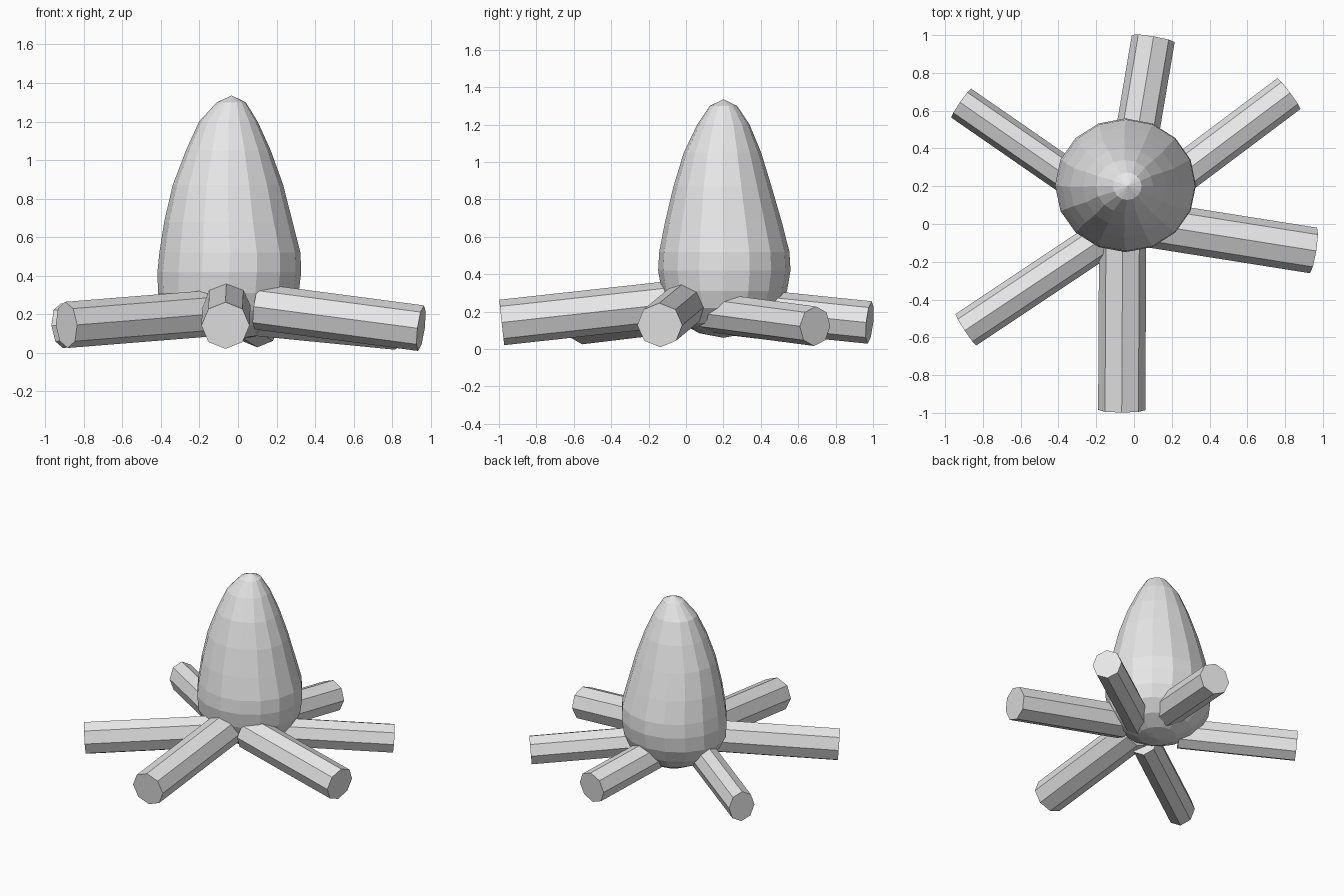
import bpy, bmesh, math
from mathutils import Vector, Matrix

if "Cube" in bpy.data.objects:
    bpy.data.objects.remove(bpy.data.objects["Cube"])

grey = bpy.data.materials.new("plain_grey")
grey.diffuse_color = (0.8, 0.8, 0.8, 1)
grey.use_nodes = True
grey.node_tree.nodes["Principled BSDF"].inputs["Base Color"].default_value = grey.diffuse_color


def add_object(name, bm):
    bmesh.ops.recalc_face_normals(bm, faces=bm.faces)
    mesh = bpy.data.meshes.new(name)
    bm.to_mesh(mesh)
    bm.free()
    mesh.materials.append(grey)
    obj = bpy.data.objects.new(name, mesh)
    bpy.context.collection.objects.link(obj)
    return obj


def log(name, outer, inner, wide, tall):
    """Eight-sided log between two end centres, with a corner on top."""
    outer, inner = Vector(outer), Vector(inner)
    axis = (outer - inner).normalized()
    side = Vector((0, 0, 1)).cross(axis).normalized()
    up = axis.cross(side)
    bm = bmesh.new()
    bmesh.ops.create_cone(bm, cap_ends=True, segments=8, radius1=1, radius2=1,
                          depth=(outer - inner).length)
    turn = Matrix((side * wide, up * tall, axis)).transposed().to_4x4()
    bmesh.ops.transform(bm, verts=bm.verts,
                        matrix=Matrix.Translation((outer + inner) / 2) @ turn)
    return add_object(name, bm)


# logs leaning in towards the fire
log("front_log", (-0.065, -0.985, 0.142), (-0.06, -0.05, 0.245), 0.125, 0.122)
log("right_log", (0.95, -0.14, 0.128), (0.10, -0.005, 0.24), 0.122, 0.119)
log("back_right_log", (0.82, 0.69, 0.122), (0.08, 0.135, 0.195), 0.102, 0.106)
log("back_log", (0.102, 0.982, 0.142), (-0.01, 0.32, 0.21), 0.115, 0.114)
log("front_left_log", (-0.89, -0.56, 0.145), (-0.14, -0.06, 0.205), 0.1, 0.12)
log("back_left_log", (-0.915, 0.64, 0.14), (-0.25, 0.18, 0.195), 0.093, 0.115)

# flame: rings of height, centre x, centre y, half width, half depth
SIDES = 16
rings = [
    (0.085, -0.04, 0.20, 0.13, 0.13),
    (0.14, -0.04, 0.20, 0.24, 0.23),
    (0.22, -0.045, 0.205, 0.325, 0.295),
    (0.31, -0.05, 0.205, 0.365, 0.335),
    (0.42, -0.045, 0.205, 0.373, 0.354),
    (0.52, -0.042, 0.205, 0.366, 0.348),
    (0.68, -0.05, 0.20, 0.333, 0.312),
    (0.87, -0.052, 0.195, 0.287, 0.262),
    (1.05, -0.05, 0.195, 0.22, 0.207),
    (1.20, -0.05, 0.20, 0.152, 0.14),
    (1.30, -0.035, 0.20, 0.075, 0.073),
]
bm = bmesh.new()
loops = []
for z, cx, cy, rx, ry in rings:
    loops.append([bm.verts.new((cx + rx * math.cos(2 * math.pi * i / SIDES),
                                cy + ry * math.sin(2 * math.pi * i / SIDES), z))
                  for i in range(SIDES)])
bottom = bm.verts.new((-0.04, 0.20, 0.06))
tip = bm.verts.new((-0.033, 0.20, 1.335))
for i in range(SIDES):
    j = (i + 1) % SIDES
    for low, high in zip(loops, loops[1:]):
        bm.faces.new((low[i], low[j], high[j], high[i]))
    bm.faces.new((bottom, loops[0][j], loops[0][i]))
    bm.faces.new((tip, loops[-1][i], loops[-1][j]))
add_object("flame", bm)
